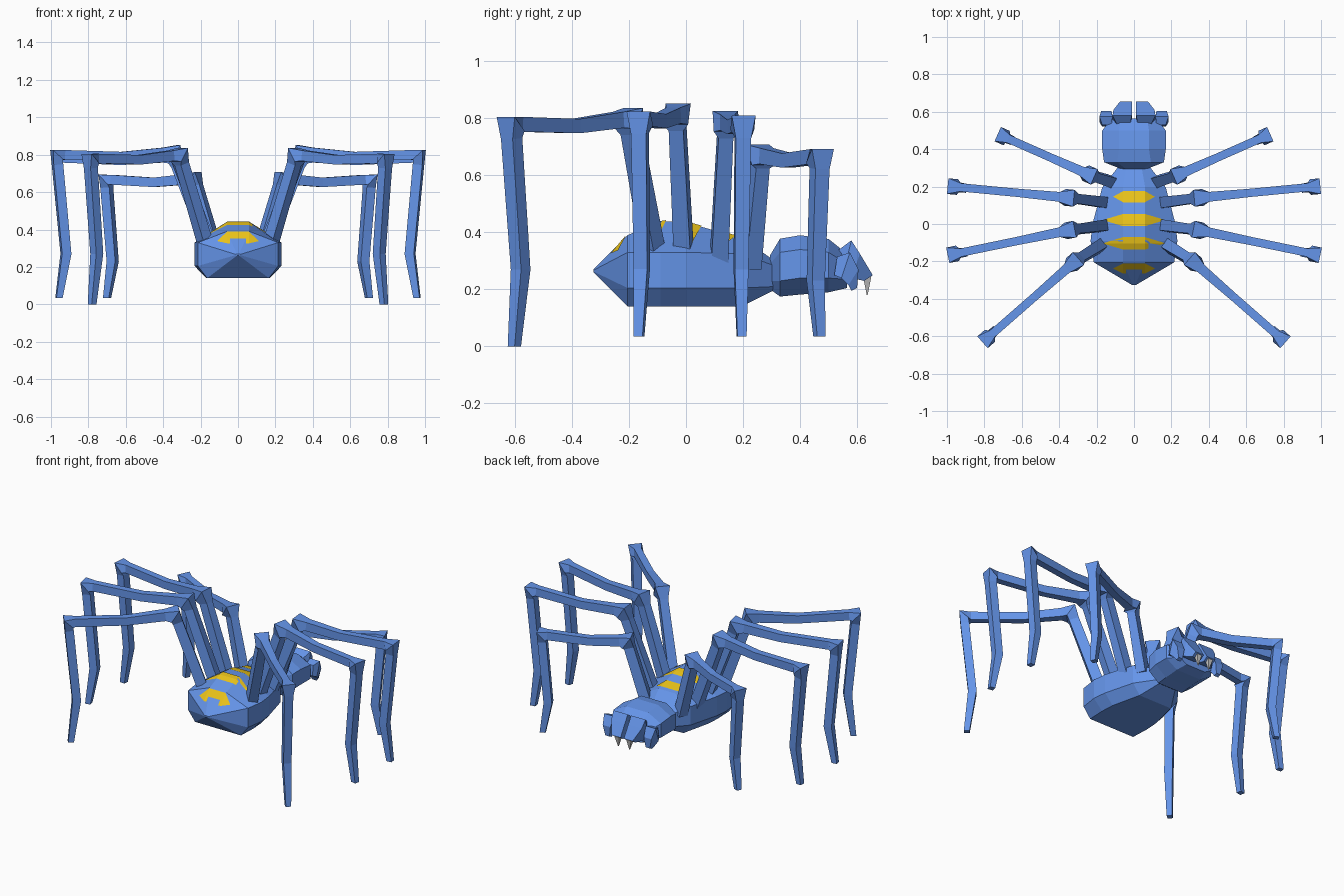
import bpy, bmesh
from mathutils import Vector as V
from mathutils.bvhtree import BVHTree


def mat(name, col):
    m = bpy.data.materials.new(name)
    m.diffuse_color = (*col, 1)
    return m


BLUE = mat("blue", (0.13, 0.30, 0.82))
YELLOW = mat("yellow", (0.83, 0.55, 0.01))


def make(name, verts, faces, material=None):
    me = bpy.data.meshes.new(name)
    me.from_pydata(verts, [], faces)
    bm = bmesh.new()
    bm.from_mesh(me)
    bmesh.ops.recalc_face_normals(bm, faces=bm.faces)
    bm.to_mesh(me)
    bm.free()
    ob = bpy.data.objects.new(name, me)
    bpy.context.collection.objects.link(ob)
    if material:
        me.materials.append(material)
    return ob


def loft(name, rings, material=None):
    n = len(rings[0])
    verts = [p for r in rings for p in r]
    faces = [tuple(range(n)), tuple(range(len(verts) - n, len(verts)))]
    for k in range(len(rings) - 1):
        for i in range(n):
            j = (i + 1) % n
            faces.append((k*n + i, k*n + j, k*n + n + j, k*n + n + i))
    return make(name, verts, faces, material)


def section(y, w, top_w, bot_w, zb, z1, z2, zt):
    half = [(bot_w, zb), (w, z1), (w, z2), (top_w, zt)]
    return [(x, y, z) for x, z in half] + [(-x, y, z) for x, z in reversed(half)]


# abdomen
abdomen = loft("abdomen", [
    section(-0.325, 0.012, 0.006, 0.006, 0.26, 0.263, 0.267, 0.27),
    section(-0.205, 0.215, 0.06, 0.165, 0.14, 0.205, 0.33, 0.39),
    section(-0.09, 0.232, 0.06, 0.17, 0.14, 0.205, 0.33, 0.44),
    section(0.0, 0.222, 0.06, 0.165, 0.14, 0.205, 0.33, 0.435),
    section(0.195, 0.17, 0.06, 0.12, 0.14, 0.205, 0.325, 0.38),
    section(0.305, 0.085, 0.04, 0.06, 0.195, 0.21, 0.285, 0.305),
], BLUE)

# head
loft("head", [
    section(0.295, 0.07, 0.045, 0.05, 0.20, 0.23, 0.29, 0.32),
    section(0.33, 0.16, 0.09, 0.09, 0.175, 0.23, 0.33, 0.378),
    section(0.40, 0.17, 0.08, 0.09, 0.182, 0.24, 0.34, 0.39),
    section(0.50, 0.17, 0.08, 0.09, 0.19, 0.24, 0.33, 0.377),
    section(0.565, 0.12, 0.07, 0.07, 0.205, 0.235, 0.29, 0.325),
], BLUE)

# yellow hexagonal back markings laid on the abdomen
tree = BVHTree.FromObject(abdomen, bpy.context.evaluated_depsgraph_get())


def on_back(x, y):
    hit = tree.ray_cast(V((x, y, 2)), V((0, 0, -1)))
    return hit[0] + hit[1] * 0.004


for y0, y1, tip in [(0.115, 0.175, 0.11), (-0.012, 0.053, 0.165),
                    (-0.135, -0.07, 0.165), (-0.262, -0.208, 0.11)]:
    ym, s = (y0 + y1) / 2, 0.058
    pts = [(-s, y0), (s, y0), (-s, ym), (s, ym), (-s, y1), (s, y1), (-tip, ym), (tip, ym)]
    make("back_marking", [on_back(*p) for p in pts],
         [(0, 1, 3, 2), (2, 3, 5, 4), (0, 2, 6), (2, 4, 6), (1, 7, 3), (3, 7, 5)], YELLOW)


# legs: square section swept along hip, knee, outer knee, ankle, foot
def leg(name, hip, knee, outer, ankle, foot):
    hip, knee, outer, ankle, foot = map(V, (hip, knee, outer, ankle, foot))
    lat = (outer - knee).cross(V((0, 0, 1))).normalized()
    mid = knee.lerp(outer, 0.45) - V((0, 0, 0.018))
    path = [(hip, 0.03, 0.032), (hip.lerp(knee, 0.9), 0.026, 0.03),
            (knee, 0.045, 0.043),
            (knee.lerp(mid, 0.2), 0.026, 0.028), (mid, 0.022, 0.025),
            (mid.lerp(outer, 0.88), 0.022, 0.026),
            (outer, 0.042, 0.036),
            (outer.lerp(ankle, 0.1), 0.027, 0.026), (ankle, 0.024, 0.025),
            (foot, 0.016, 0.017)]
    rings = []
    for i, (p, a, b) in enumerate(path):
        t = V()
        if i:
            t += (p - path[i - 1][0]).normalized()
        if i < len(path) - 1:
            t += (path[i + 1][0] - p).normalized()
        else:
            t = V((0, 0, -1))
        up = lat.cross(t).normalized()
        rings.append([p + lat*a*u + up*b*v for u, v in ((1, 1), (1, -1), (-1, -1), (-1, 1))])
    loft(name, rings, BLUE)


LEGS = [
    ((0.12, 0.225, 0.28), (0.235, 0.262, 0.672), (0.705, 0.47, 0.668), (0.67, 0.455, 0.23), (0.70, 0.468, 0.035)),
    ((0.15, 0.115, 0.29), (0.345, 0.14, 0.79), (0.97, 0.20, 0.785), (0.92, 0.193, 0.27), (0.957, 0.195, 0.035)),
    ((0.155, -0.008, 0.33), (0.34, -0.032, 0.815), (0.97, -0.162, 0.80), (0.92, -0.155, 0.27), (0.957, -0.165, 0.035)),
    ((0.17, -0.11, 0.31), (0.315, -0.2, 0.80), (0.79, -0.615, 0.78), (0.755, -0.58, 0.27), (0.78, -0.602, 0.0)),
]
for side, s in (("right", 1), ("left", -1)):
    for i, pts in enumerate(LEGS):
        leg(f"{side}_leg_{i + 1}", *[(x * s, y, z) for x, y, z in pts])

    # jaw, fang and palp
    def quad(x0, x1, a, b):
        return [(s*x0, *a), (s*x1, *a), (s*x1, *b), (s*x0, *b)]
    loft(f"{side}_jaw", [
        quad(0.02, 0.09, (0.53, 0.335), (0.515, 0.27)),
        quad(0.012, 0.115, (0.58, 0.372), (0.55, 0.25)),
        quad(0.012, 0.11, (0.61, 0.325), (0.58, 0.24)),
        quad(0.012, 0.075, (0.655, 0.25), (0.625, 0.23))], BLUE)
    loft(f"{side}_fang", [
        quad(0.025, 0.06, (0.65, 0.245), (0.622, 0.24)),
        quad(0.038, 0.042, (0.637, 0.18), (0.634, 0.18))])
    loft(f"{side}_palp", [
        quad(0.12, 0.17, (0.53, 0.315), (0.52, 0.25)),
        quad(0.115, 0.185, (0.575, 0.33), (0.545, 0.24)),
        quad(0.12, 0.175, (0.605, 0.27), (0.57, 0.215)),
        quad(0.13, 0.16, (0.6, 0.205), (0.58, 0.195))], BLUE)
